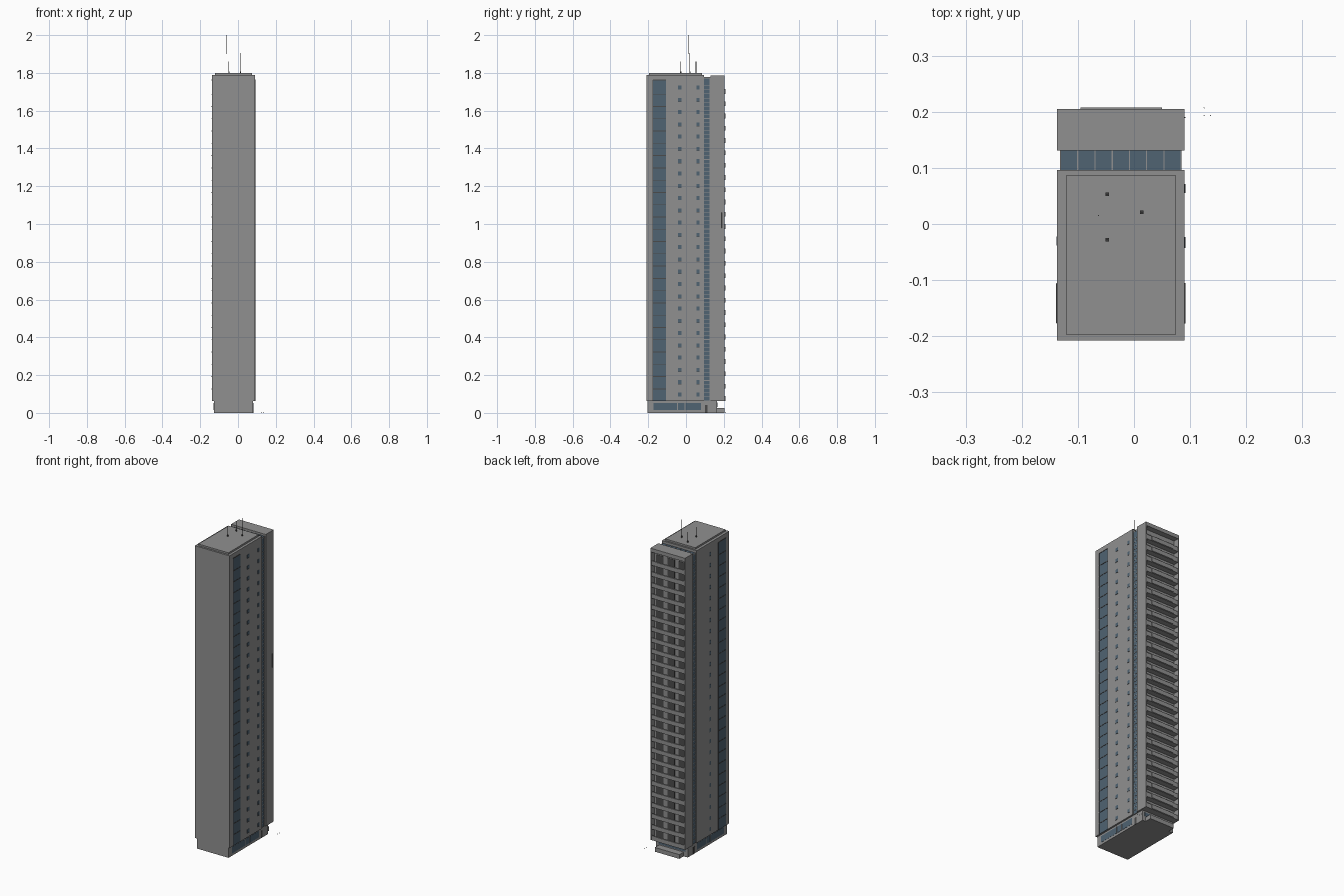
import bpy, bmesh
from mathutils import Matrix, Vector

cube = bpy.data.objects.get("Cube")
if cube:
    bpy.data.objects.remove(cube, do_unlink=True)


def material(name, rgb):
    m = bpy.data.materials.new(name)
    m.use_nodes = True
    m.diffuse_color = (*rgb, 1)
    m.node_tree.nodes["Principled BSDF"].inputs["Base Color"].default_value = (*rgb, 1)
    return m


CONCRETE = material("concrete grey", (0.28, 0.28, 0.28))
GLASS = material("blue glass", (0.08, 0.125, 0.17))
DARK = material("dark grey", (0.07, 0.07, 0.07))


def boxes(name, mat, spans):
    """One object made of boxes, each given as (x0, x1, y0, y1, z0, z1)."""
    bm = bmesh.new()
    for x0, x1, y0, y1, z0, z1 in spans:
        mid = Vector((x0 + x1, y0 + y1, z0 + z1)) / 2
        size = Matrix.Diagonal((x1 - x0, y1 - y0, z1 - z0, 1))
        bmesh.ops.create_cube(bm, size=1, matrix=Matrix.Translation(mid) @ size)
    me = bpy.data.meshes.new(name)
    bm.to_mesh(me)
    bm.free()
    me.materials.append(mat)
    ob = bpy.data.objects.new(name, me)
    bpy.context.collection.objects.link(ob)
    return ob


def rod(name, x, y, z0, z1, r):
    bm = bmesh.new()
    bmesh.ops.create_cone(bm, segments=6, radius1=r, radius2=r, depth=z1 - z0, cap_ends=True,
                          matrix=Matrix.Translation((x, y, (z0 + z1) / 2)))
    me = bpy.data.meshes.new(name)
    bm.to_mesh(me)
    bm.free()
    me.materials.append(DARK)
    bpy.context.collection.objects.link(bpy.data.objects.new(name, me))


L, R = -0.137, 0.09          # tower sides
FRONT, BACK = -0.208, 0.205
BOTTOM, TOP = 0.062, 1.79
FLOOR, COUNT = 0.065, 26
levels = [BOTTOM + FLOOR * i for i in range(COUNT)]
sides = ((L, -1), (R, 1))


def on_side(x, s, out, y0, y1, z0, z1):
    """Thin plate on a side wall, standing out by the given amount."""
    a, b = sorted((x - s * 0.003, x + s * out))
    return (a, b, y0, y1, z0, z1)


# Main tower block and roof
boxes("main_tower", CONCRETE, [(L, R, FRONT, 0.096, BOTTOM, TOP)])
boxes("roof_platform", CONCRETE, [(-0.121, 0.075, -0.197, 0.086, TOP, 1.8)])

# Tall glazed strips with a thin ledge at every floor
boxes("side_glass_strips", GLASS,
      [on_side(x, s, 0.0006, -0.175, -0.107, BOTTOM, 1.762) for x, s in sides])
boxes("strip_ledges", DARK,
      [on_side(x, s, 0.002, -0.176, -0.106, z - 0.002, z + 0.002)
       for x, s in sides for z in levels[1:] + [1.762]])
boxes("strip_frames", DARK,
      [on_side(x, s, 0.0015, y - 0.001, y + 0.001, BOTTOM, 1.762)
       for x, s in sides for y in (-0.176, -0.106)])

# Small square windows
columns = [(R, 1, -0.033, 0.010), (R, 1, 0.063, 0.008), (L, -1, -0.03, 0.008)]
boxes("small_windows", GLASS,
      [on_side(x, s, 0.0008, y - w, y + w, z + 0.026, z + 0.046)
       for x, s, y, w in columns for z in levels])
boxes("window_sills", DARK,
      [on_side(x, s, 0.0015, y - w, y + w, z + 0.0245, z + 0.026)
       for x, s, y, w in columns for z in levels])

# Glazed link between the two blocks
GL, GR = L + 0.006, R - 0.006
boxes("link_glass", GLASS, [(GL, GR, 0.09, 0.135, BOTTOM, 1.775)])
pane = (GR - GL) / 7
boxes("link_roof_bars", CONCRETE,
      [(GL + pane * i - 0.001, GL + pane * i + 0.001, 0.096, 0.131, 1.77, 1.777)
       for i in range(8)])
boxes("link_side_bars", CONCRETE,
      [on_side(x, s, 0.001, 0.096, 0.131, z + d, z + d + 0.003)
       for x, s in ((GL, -1), (GR, 1)) for z in levels for d in (0, 0.022, 0.043)])
boxes("link_uprights", CONCRETE,
      [on_side(x, s, 0.001, 0.124, 0.131, BOTTOM, 1.775) for x, s in ((GL, -1), (GR, 1))])

# Rear block with end walls and balconies
boxes("rear_block", CONCRETE, [(L, R, 0.131, 0.172, BOTTOM, TOP - 0.003)])
boxes("rear_end_walls", CONCRETE,
      [(L, L + 0.006, 0.172, BACK, BOTTOM, TOP - 0.003),
       (R - 0.006, R, 0.172, BACK, BOTTOM, TOP - 0.003)])
boxes("rear_roof_edge", CONCRETE, [(L, R, 0.172, BACK, TOP - 0.025, TOP - 0.003)])
boxes("balcony_floors", CONCRETE,
      [(L + 0.006, R - 0.006, 0.172, BACK - 0.002, z, z + 0.006) for z in levels])
boxes("balcony_parapets", CONCRETE,
      [(L + 0.006, R - 0.006, BACK - 0.006, BACK - 0.001, z, z + 0.027) for z in levels])
boxes("balcony_fronts", CONCRETE,
      [(-0.095, 0.05, BACK - 0.002, 0.208, z + 0.002, z + 0.027) for z in levels])
boxes("balcony_doors", DARK,
      [(x - 0.024, x + 0.024, 0.17, 0.1735, z + 0.006, z + 0.055)
       for z in levels for x in (-0.098, -0.0235, 0.051)])

# Ground floor, set back under the tower
BL, BR = -0.127, 0.08
boxes("base", CONCRETE, [(BL, BR, -0.203, 0.165, 0, BOTTOM)])
boxes("base_side_glass", GLASS,
      [on_side(x, s, 0.001, -0.172, 0.08, 0.014, 0.052) for x, s in ((BL, -1), (BR, 1))])
boxes("base_mullions", CONCRETE,
      [on_side(x, s, 0.002, y - 0.002, y + 0.002, 0.014, 0.052)
       for x, s in ((BL, -1), (BR, 1)) for y in (-0.045, -0.005)])
boxes("base_doors", DARK,
      [on_side(x, s, 0.001, 0.1, 0.115, 0, 0.042) for x, s in ((BL, -1), (BR, 1))])
boxes("base_rear_glass", GLASS, [(BL + 0.015, BR - 0.015, 0.163, 0.166, 0.03, 0.054)])
boxes("rear_porch", CONCRETE, [(-0.1, 0.06, 0.165, 0.205, 0, 0.025)])

# Roof masts
for n, (x, y, z) in enumerate(((-0.048, 0.053, 1.86), (-0.048, -0.028, 1.86),
                               (0.014, 0.021, 1.905))):
    rod(f"roof_mast_{n + 1}", x, y, 1.8, z, 0.0014)
    boxes(f"mast_foot_{n + 1}", DARK, [(x - 0.003, x + 0.003, y - 0.003, y + 0.003, 1.8, 1.808)])
rod("mast_tip", -0.063, 0.015, 1.9, 2.0, 0.001)

# Thin pole on the rear block and small ground posts
rod("wall_pole", R + 0.001, 0.19, 0.98, 1.06, 0.001)
for n, (x, y) in enumerate(((0.125, 0.207), (0.125, 0.193), (0.136, 0.193))):
    rod(f"ground_post_{n + 1}", x, y, 0, 0.004, 0.001)
